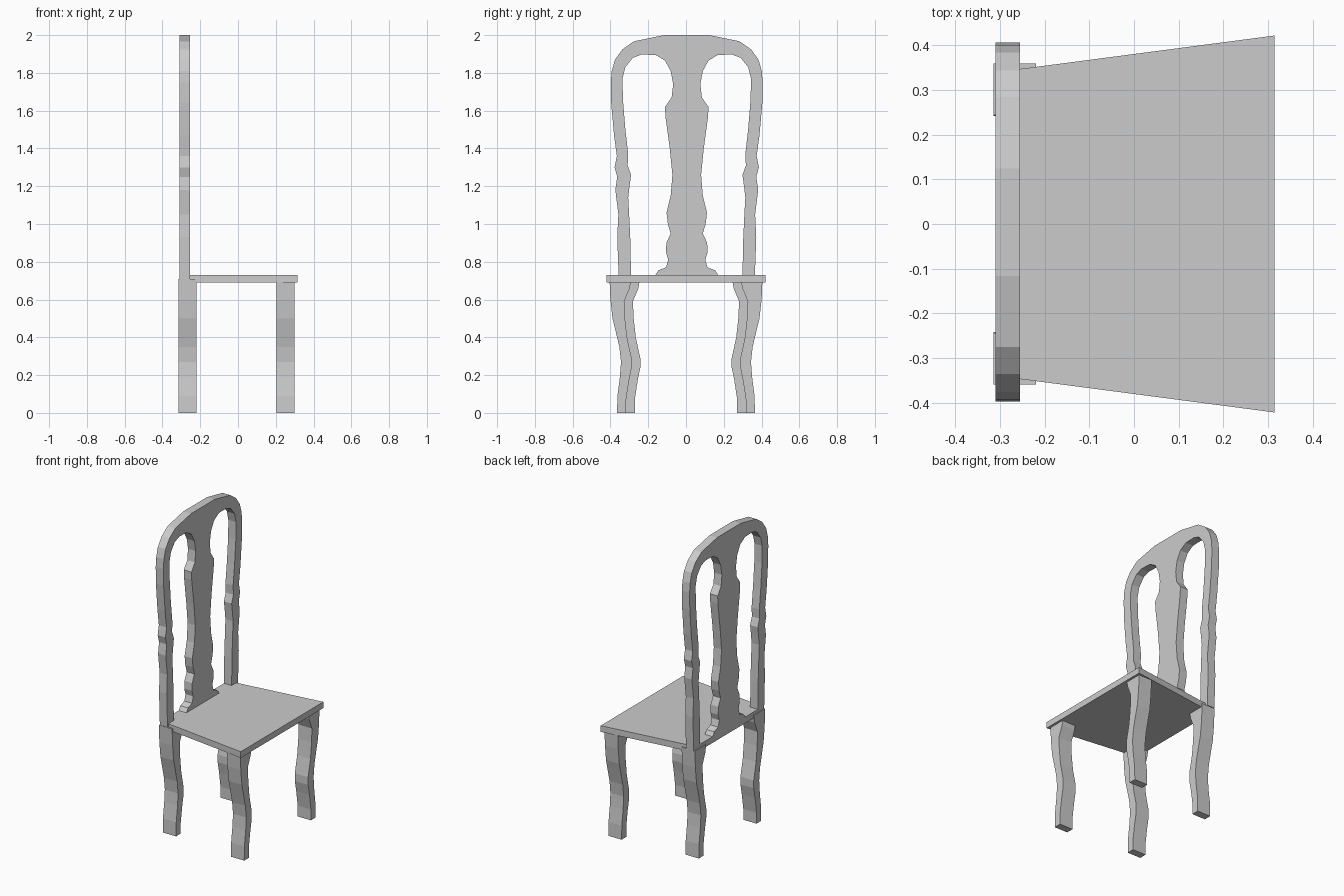
import bpy, bmesh


def make_prism(name, points, depth, to_world):
    """Extrude a closed 2D profile; to_world maps (u, v, d) to xyz."""
    bm = bmesh.new()
    near = [bm.verts.new(to_world(u, v, depth[0])) for u, v in points]
    far = [bm.verts.new(to_world(u, v, depth[1])) for u, v in points]
    bm.faces.new(near)
    bm.faces.new(far)
    n = len(points)
    for i in range(n):
        j = (i + 1) % n
        bm.faces.new((near[i], near[j], far[j], far[i]))
    bmesh.ops.recalc_face_normals(bm, faces=bm.faces)
    mesh = bpy.data.meshes.new(name)
    bm.to_mesh(mesh)
    bm.free()
    obj = bpy.data.objects.new(name, mesh)
    bpy.context.collection.objects.link(obj)
    return obj


# Seat: tapered board, wider at the front edge (+x)
make_prism("seat",
           [(-0.31, -0.34), (0.315, -0.422), (0.315, 0.422), (-0.31, 0.34)],
           (0.69, 0.73), lambda u, v, d: (u, v, d))

# Backrest: half outline of crest, post and vase-shaped splat
outer = [(0.12, 2.0), (0.28, 1.967), (0.34, 1.925), (0.38, 1.87),
         (0.397, 1.81), (0.402, 1.75), (0.40, 1.64), (0.385, 1.47),
         (0.37, 1.36), (0.382, 1.30), (0.368, 1.25), (0.378, 1.18),
         (0.362, 1.05), (0.368, 0.93), (0.36, 0.71)]
inner = [(0.295, 0.71), (0.298, 0.9), (0.305, 1.05), (0.31, 1.14),
         (0.303, 1.20), (0.295, 1.26), (0.313, 1.31), (0.31, 1.37),
         (0.325, 1.50), (0.338, 1.66), (0.34, 1.77), (0.325, 1.83),
         (0.285, 1.88), (0.24, 1.897), (0.165, 1.895), (0.115, 1.865)]
splat = [(0.085, 1.81), (0.072, 1.74), (0.08, 1.67), (0.115, 1.62),
         (0.113, 1.57), (0.09, 1.40), (0.076, 1.26), (0.085, 1.15),
         (0.107, 1.06), (0.1, 1.0), (0.085, 0.95), (0.108, 0.9),
         (0.11, 0.85), (0.098, 0.81), (0.11, 0.77), (0.15, 0.755),
         (0.18, 0.71)]
half = outer + inner + splat
full = half + [(-y, z) for y, z in reversed(half)]
make_prism("backrest", [(y + 0.004, z) for y, z in full], (-0.31, -0.255),
           lambda u, v, d: (d, u, v))

# Legs: wavy profile with a flared bracket at the top
leg = [(0.405, 0.71), (0.40, 0.60), (0.389, 0.50), (0.372, 0.43),
       (0.353, 0.35), (0.344, 0.27), (0.35, 0.19), (0.363, 0.09),
       (0.365, 0.0), (0.317, 0.0), (0.317, 0.07), (0.302, 0.17),
       (0.288, 0.24), (0.288, 0.29), (0.312, 0.40), (0.323, 0.50),
       (0.327, 0.59), (0.298, 0.66), (0.29, 0.71)]
for label, shift, depth in (("front", 0.0, (0.205, 0.30)),
                            ("back", -0.046, (-0.315, -0.22))):
    for side, sign in (("left", -1), ("right", 1)):
        make_prism(f"{label}_leg_{side}",
                   [(sign * (y + shift), z) for y, z in leg], depth,
                   lambda u, v, d: (d, u, v))
